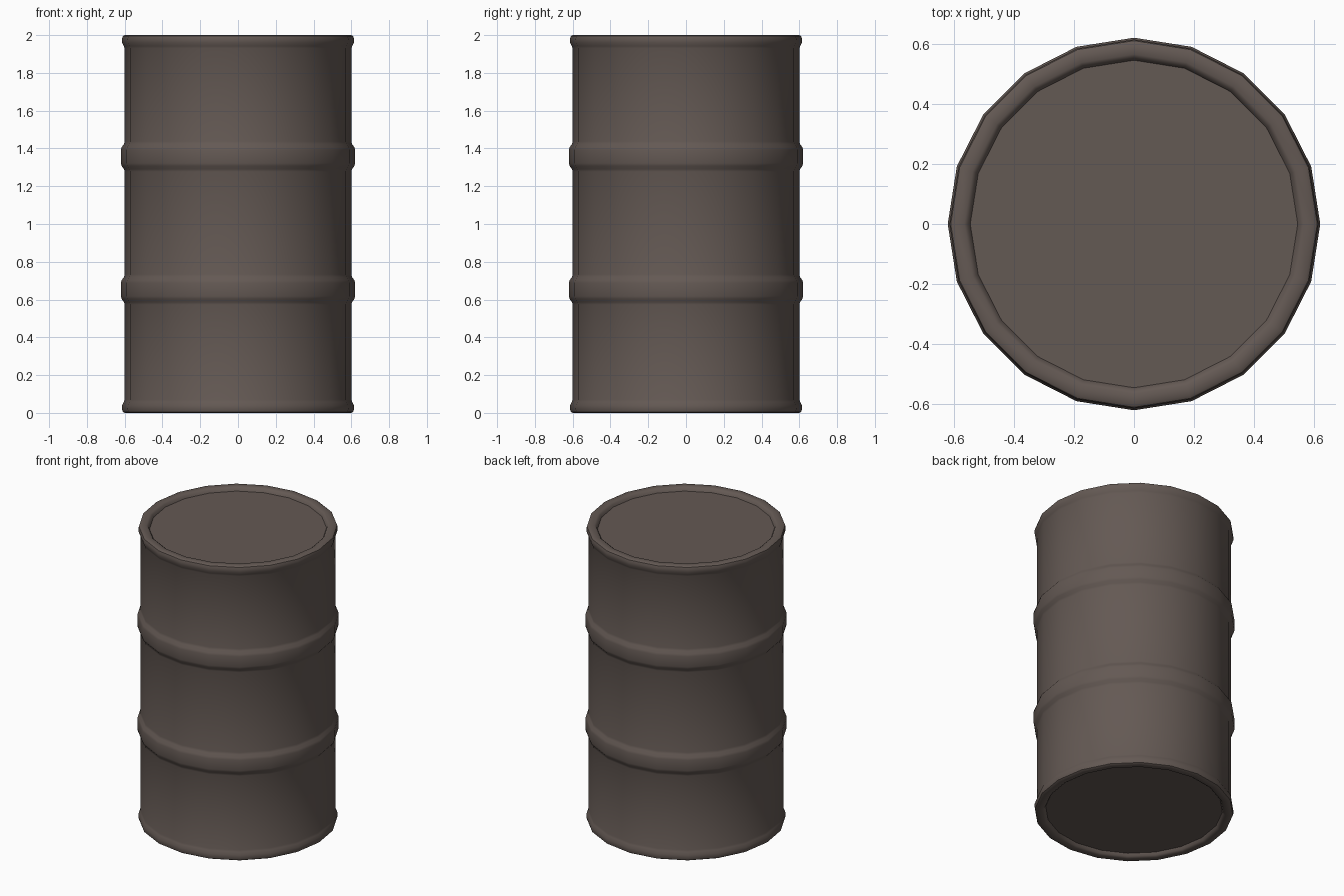
import bpy, bmesh, math

if "Cube" in bpy.data.objects:
    bpy.data.objects.remove(bpy.data.objects["Cube"])

SIDES = 20

steel = bpy.data.materials.new("dark brown steel")
steel.diffuse_color = (0.127, 0.1, 0.088, 1)
steel.use_nodes = True
steel.node_tree.nodes["Principled BSDF"].inputs["Base Color"].default_value = steel.diffuse_color


def rib(z):
    # Rounded hoop swelling out of the wall, centred on height z
    return [(0.6, z - 0.08), (0.604, z - 0.066), (0.616, z - 0.05), (0.62, z - 0.035),
            (0.62, z + 0.035), (0.616, z + 0.05), (0.604, z + 0.066), (0.6, z + 0.08)]


# Half of the rolled rim, from the recessed lid out to the wall (bottom end)
rim = [(0.545, 0.025), (0.553, 0.008), (0.565, 0.0), (0.6, 0.0), (0.61, 0.006),
       (0.614, 0.02), (0.613, 0.04), (0.605, 0.058), (0.6, 0.07)]
top_rim = [(r, 2 - z) for r, z in reversed(rim)]
profile = rim + rib(0.653) + rib(1.357) + top_rim

# Revolve the profile into the closed drum
bm = bmesh.new()
rings = [[bm.verts.new((r * math.cos(2 * math.pi * i / SIDES),
                        r * math.sin(2 * math.pi * i / SIDES), z))
          for i in range(SIDES)] for r, z in profile]
for low, high in zip(rings, rings[1:]):
    for i in range(SIDES):
        j = (i + 1) % SIDES
        bm.faces.new((low[i], low[j], high[j], high[i]))

# Recessed bottom and lid
bm.faces.new(list(reversed(rings[0])))
bm.faces.new(rings[-1])
bmesh.ops.recalc_face_normals(bm, faces=bm.faces)

mesh = bpy.data.meshes.new("drum")
bm.to_mesh(mesh)
bm.free()
mesh.materials.append(steel)
drum = bpy.data.objects.new("drum", mesh)
bpy.context.collection.objects.link(drum)
bpy.context.view_layer.objects.active = drum
drum.select_set(True)
bpy.ops.object.shade_smooth_by_angle(angle=math.radians(40))
